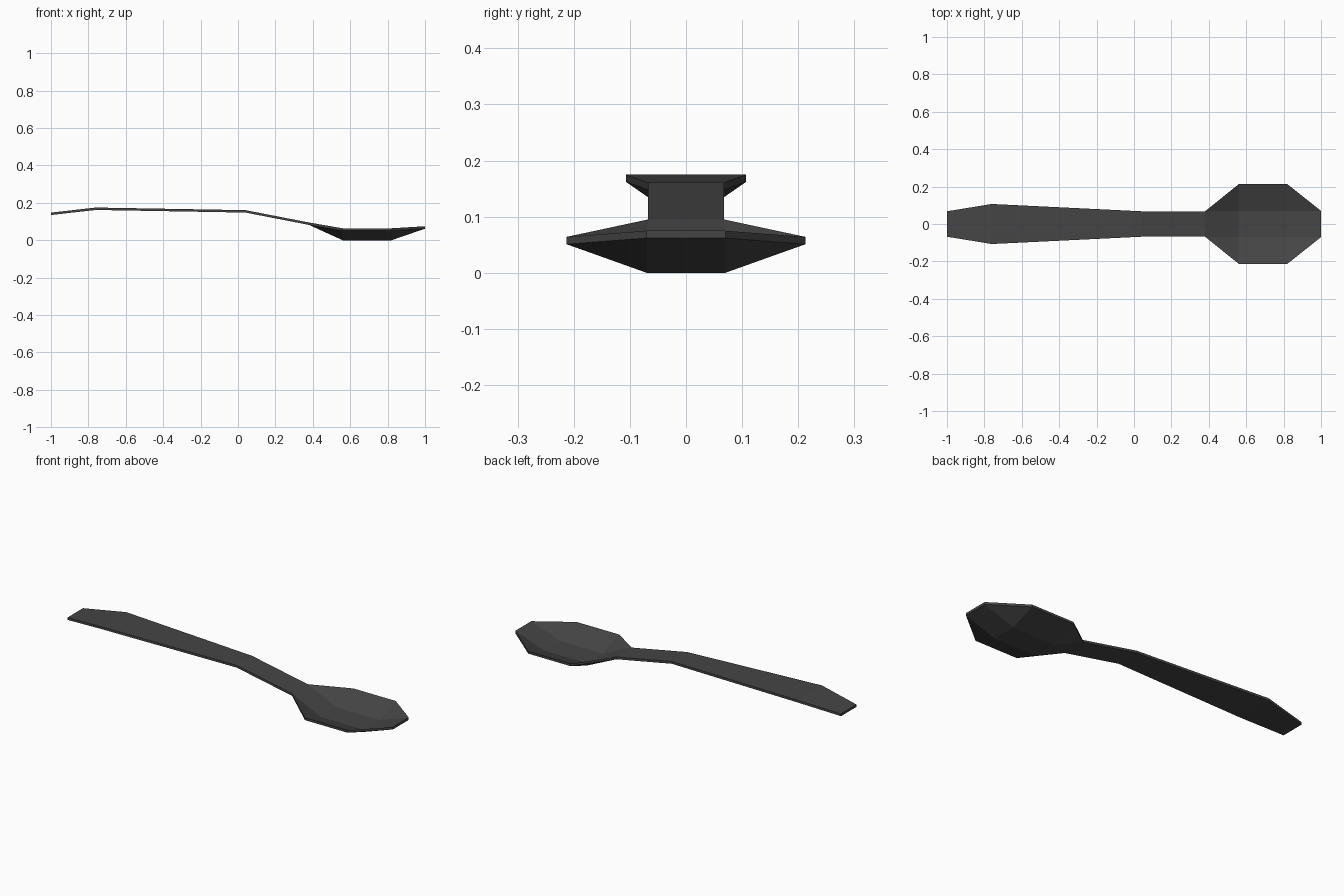
import bpy
import bmesh

cube = bpy.data.objects.get("Cube")
if cube:
    bpy.data.objects.remove(cube, do_unlink=True)

THICK = 0.013   # sheet thickness
NECK = 0.068    # half width of the neck, bowl floor and both ends

# One dark colour for the whole spoon
dark = bpy.data.materials.new("dark_grey")
dark.use_nodes = True
colour = (0.06, 0.06, 0.06, 1)
dark.diffuse_color = colour
dark.node_tree.nodes["Principled BSDF"].inputs["Base Color"].default_value = colour

bm = bmesh.new()


def station(x, half_width, z):
    """A right and left pair of points across the spoon."""
    return [bm.verts.new((x, side * half_width, z)) for side in (-1, 1)]


def strip(stations):
    """Quads joining successive pairs."""
    for (a, b), (c, d) in zip(stations, stations[1:]):
        bm.faces.new((a, c, d, b))


# Handle, from the end to the neck
handle = [station(*s) for s in (
    (-1.0, NECK, 0.148), (-0.76, 0.107, 0.175),
    (0.04, NECK, 0.161), (0.38, NECK, 0.095))]
neck = handle[-1]

# Bowl floor and raised rim, closing at the tip
floor = [station(x, 0.07, THICK) for x in (0.56, 0.82)]
rim = [station(x, 0.213, 0.064) for x in (0.56, 0.82)]
tip = station(1.0, 0.07, 0.075)
strip(handle + floor + [tip])

for i in (0, 1):
    bm.faces.new((neck[i], rim[0][i], floor[0][i]))
    bm.faces.new((floor[0][i], rim[0][i], rim[1][i], floor[1][i]))
    bm.faces.new((floor[1][i], rim[1][i], tip[i]))

# Give the sheet its thickness straight downwards
top_faces = list(bm.faces)
result = bmesh.ops.extrude_face_region(
    bm, geom=top_faces, use_keep_orig=True)
lower = [g for g in result["geom"] if isinstance(g, bmesh.types.BMVert)]
bmesh.ops.translate(bm, verts=lower, vec=(0, 0, -THICK))
bmesh.ops.recalc_face_normals(bm, faces=bm.faces)

mesh = bpy.data.meshes.new("spoon")
bm.to_mesh(mesh)
bm.free()
mesh.materials.append(dark)
spoon = bpy.data.objects.new("spoon", mesh)
bpy.context.collection.objects.link(spoon)
